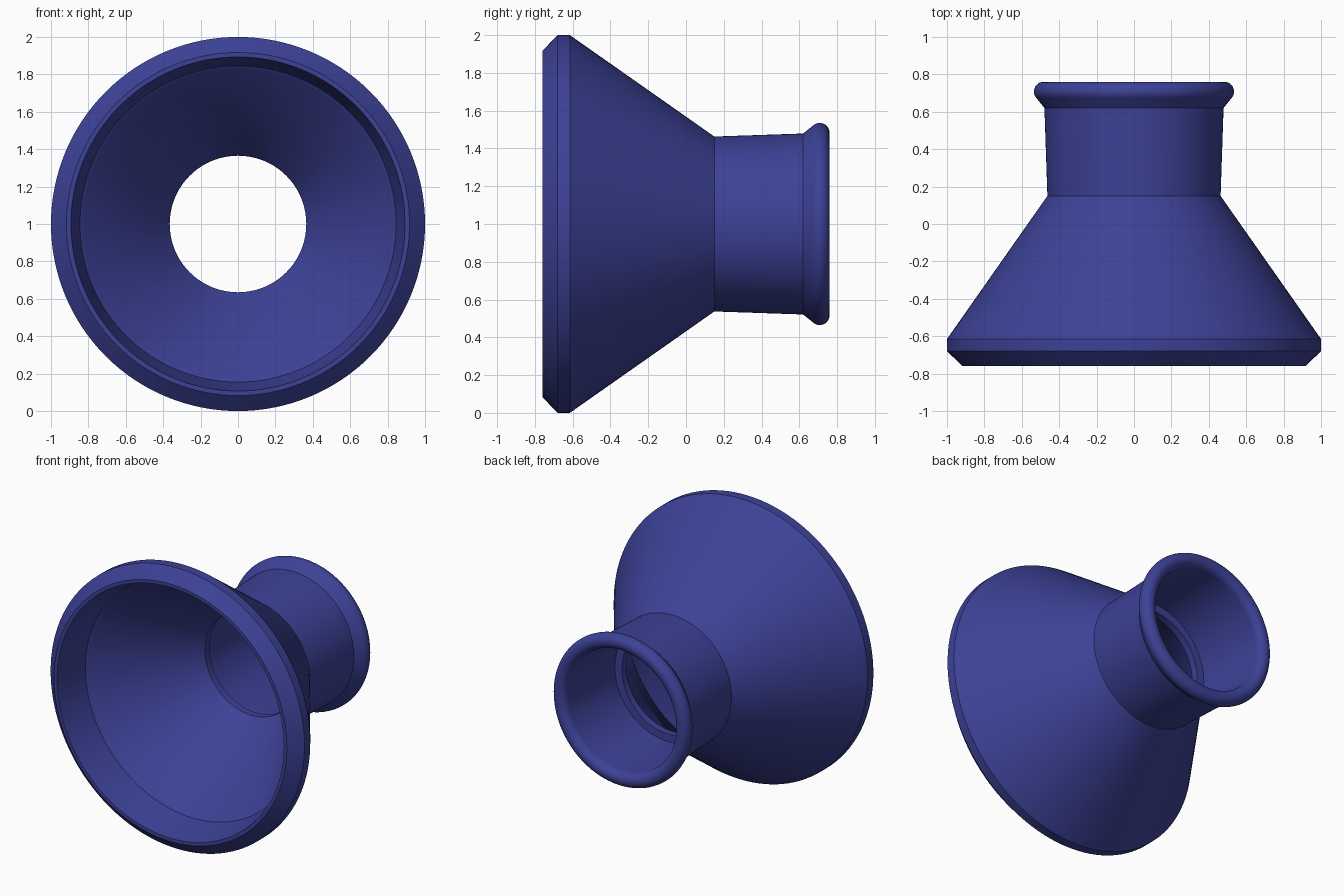
import bpy, bmesh, math

if "Cube" in bpy.data.objects:
    bpy.data.objects.remove(bpy.data.objects["Cube"])

SEGMENTS = 128
AXIS_Z = 1.0

blue = bpy.data.materials.new("deep_blue")
blue.diffuse_color = (0.046, 0.054, 0.31, 1.0)
blue.use_nodes = True
blue.node_tree.nodes["Principled BSDF"].inputs["Base Color"].default_value = blue.diffuse_color


def lathe(name, profile, material):
    """Revolve a closed (y, radius) profile around the horizontal y axis."""
    bm = bmesh.new()
    rings = []
    for i in range(SEGMENTS):
        a = 2 * math.pi * i / SEGMENTS
        rings.append([bm.verts.new((r * math.cos(a), y, AXIS_Z + r * math.sin(a)))
                      for y, r in profile])
    n = len(profile)
    for i in range(SEGMENTS):
        p, q = rings[i], rings[(i + 1) % SEGMENTS]
        for j in range(n):
            k = (j + 1) % n
            bm.faces.new((p[j], p[k], q[k], q[j]))
    bmesh.ops.recalc_face_normals(bm, faces=bm.faces)
    mesh = bpy.data.meshes.new(name)
    bm.to_mesh(mesh)
    bm.free()
    mesh.materials.append(material)
    obj = bpy.data.objects.new(name, mesh)
    bpy.context.collection.objects.link(obj)
    bpy.context.view_layer.objects.active = obj
    obj.select_set(True)
    bpy.ops.object.shade_smooth_by_angle(angle=math.radians(25))
    obj.select_set(False)
    return obj


# Chamfered mouth rim, flared cone and slightly widening neck
outside = [(-0.76, 0.917), (-0.68, 1.0), (-0.615, 1.0), (0.15, 0.463), (0.62, 0.479)]

# Rounded bead at the end of the neck, from the 45 degree flare to the bore
bead = []
for i in range(19):
    a = math.radians(135 - 225 * i / 18)
    bead.append((0.708 + 0.052 * math.cos(a), 0.483 + 0.052 * math.sin(a)))
bead.append((0.708, 0.431)) if bead[-1][1] > 0.4311 else None

# Neck bore, ledge, through hole, inner cone and seat inside the mouth
inside = [(0.20, 0.42), (0.20, 0.365), (0.15, 0.365),
          (-0.50, 0.83), (-0.51, 0.845), (-0.76, 0.893)]

lathe("funnel_body", outside + bead + inside, blue)
